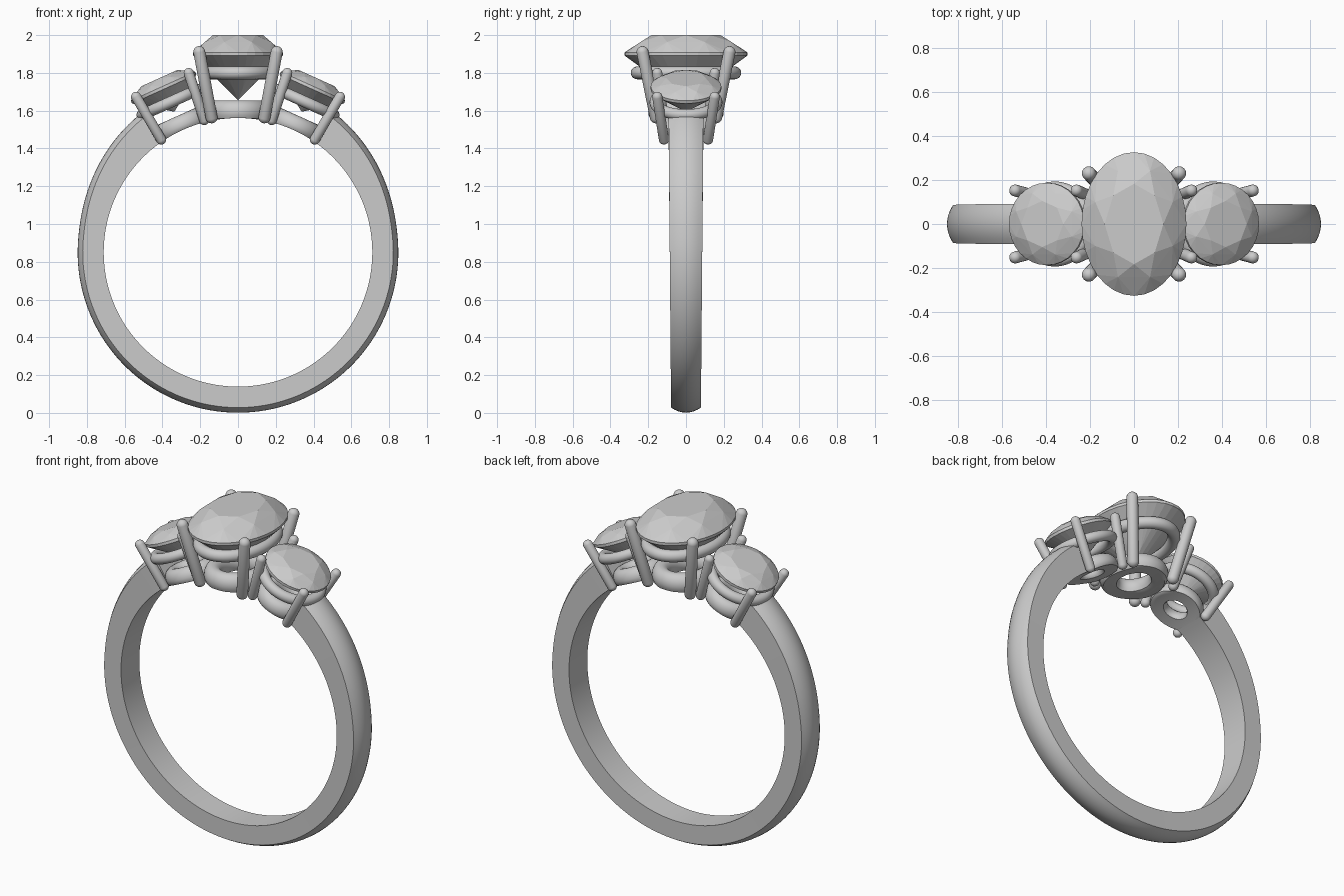
import bpy, bmesh
from math import sin, cos, pi, radians, sqrt
from mathutils import Matrix, Vector

if "Cube" in bpy.data.objects:
    bpy.data.objects.remove(bpy.data.objects["Cube"])

C = 0.85          # height of the ring centre
FINGER = 0.711    # inner radius


def add_object(name, bm, matrix=None, smooth=True):
    bmesh.ops.recalc_face_normals(bm, faces=bm.faces)
    if matrix:
        bm.transform(matrix)
    me = bpy.data.meshes.new(name)
    bm.to_mesh(me)
    bm.free()
    ob = bpy.data.objects.new(name, me)
    bpy.context.collection.objects.link(ob)
    if smooth:
        bpy.ops.object.select_all(action='DESELECT')
        ob.select_set(True)
        bpy.context.view_layer.objects.active = ob
        bpy.ops.object.shade_smooth_by_angle(angle=radians(35))
    return ob


def bridge(bm, loops, closed):
    n = len(loops[0])
    pairs = list(zip(loops, loops[1:]))
    if closed:
        pairs.append((loops[-1], loops[0]))
    for a, b in pairs:
        for j in range(n):
            k = (j + 1) % n
            bm.faces.new((a[j], a[k], b[k], b[j]))


def shank():
    # open band: flat inside, flat sides, domed outside, thicker near the heads
    bm = bmesh.new()
    loops = []
    steps, start = 120, radians(33)
    for i in range(steps + 1):
        a = start + (2 * pi - 2 * start) * i / steps
        up = (cos(a) + 1) / 2
        half = 0.079 + 0.014 * up
        rise = max(0.0, (cos(a) - 0.1) / (cos(start) - 0.1))
        outer = 0.849 + 0.05 * rise ** 1.5
        prof = [(-half, FINGER), (half, FINGER)]
        for j in range(9):
            t = 1 - j / 4
            prof.append((half * t, outer - 0.027 * t * t))
        loops.append([bm.verts.new((r * sin(a), y, C + r * cos(a))) for y, r in prof])
    bridge(bm, loops, False)
    bm.faces.new(loops[0])
    bm.faces.new(loops[-1])
    add_object("shank", bm)


def oval_ring(name, m, a, b, height, thick, tall):
    # swept oval wire, trimmed underneath to the finger opening
    bm = bmesh.new()
    loops = []
    for i in range(64):
        t = 2 * pi * i / 64
        nrm = Vector((cos(t) / a, sin(t) / b)).normalized()
        loop = []
        for j in range(20):
            s = 2 * pi * j / 20
            u = a * cos(t) + nrm.x * thick * cos(s)
            y = b * sin(t) + nrm.y * thick * cos(s)
            r = max(height + tall * sin(s), sqrt(FINGER ** 2 - u * u))
            loop.append(bm.verts.new((u, y, r)))
        loops.append(loop)
    bridge(bm, loops, True)
    add_object(name, bm, m)


def prong(name, m, base, tip, radius):
    # round-ended wire
    base, tip = Vector(base), Vector(tip)
    axis = tip - base
    bm = bmesh.new()
    bmesh.ops.create_uvsphere(bm, u_segments=20, v_segments=11, radius=radius)
    for v in bm.verts:
        if v.co.z > 0:
            v.co.z += axis.length
    rot = axis.to_track_quat('Z', 'Y').to_matrix().to_4x4()
    add_object(name, bm, m @ Matrix.Translation(base) @ rot)


def gem(name, m, a, b, girdle, crown, depth, table=0.56):
    # brilliant cut: table, star and kite facets, girdle, pavilion
    bm = bmesh.new()

    def ring(n, r, z, offset=0.0):
        for k in range(n):
            t = 2 * pi * k / n + offset
            bm.verts.new((a * r * cos(t), b * r * sin(t), z))

    step = pi / 8
    mid = 0.8
    frac = (1 - mid * cos(step)) / (1 - table)
    low = 0.28
    ring(8, table, girdle + crown)
    ring(8, mid, girdle + 0.01 + (crown - 0.01) * frac, step)
    ring(32, 1, girdle + 0.008)
    ring(32, 1, girdle - 0.008)
    ring(8, low, girdle - depth * (1 - low * cos(step)), step)
    bm.verts.new((0, 0, girdle - depth))
    bmesh.ops.convex_hull(bm, input=bm.verts)
    bmesh.ops.dissolve_limit(bm, angle_limit=radians(0.5), verts=bm.verts, edges=bm.edges)
    add_object(name, bm, m, smooth=False)


def head(name, tilt, stone, low_ring, mid_ring, base, tip, radius):
    m = Matrix.Translation((0, 0, C)) @ Matrix.Rotation(tilt, 4, 'Y')
    gem(name + "_stone", m, *stone)
    oval_ring(name + "_base_ring", m, *low_ring)
    oval_ring(name + "_gallery_ring", m, *mid_ring)
    for sx, xn in ((-1, "left"), (1, "right")):
        for sy, yn in ((-1, "front"), (1, "back")):
            prong(f"{name}_{yn}_{xn}_prong", m,
                  (sx * base[0], sy * base[1], base[2]),
                  (sx * tip[0], sy * tip[1], tip[2]), radius)


shank()

# centre oval setting
head("centre", 0.0,
     (0.238, 0.326, 1.05, 0.10, 0.245),
     (0.125, 0.15, 0.745, 0.05, 0.06),
     (0.18, 0.258, 0.95, 0.034, 0.034),
     (0.14, 0.16, 0.715), (0.205, 0.23, 1.06), 0.032)

# tilted round side settings
for side, s in (("left", -1), ("right", 1)):
    head(side + "_side", s * radians(24.3),
         (0.187, 0.187, 0.957, 0.055, 0.14),
         (0.105, 0.105, 0.735, 0.045, 0.055),
         (0.163, 0.163, 0.872, 0.03, 0.03),
         (0.125, 0.117, 0.712), (0.153, 0.152, 0.972), 0.027)
